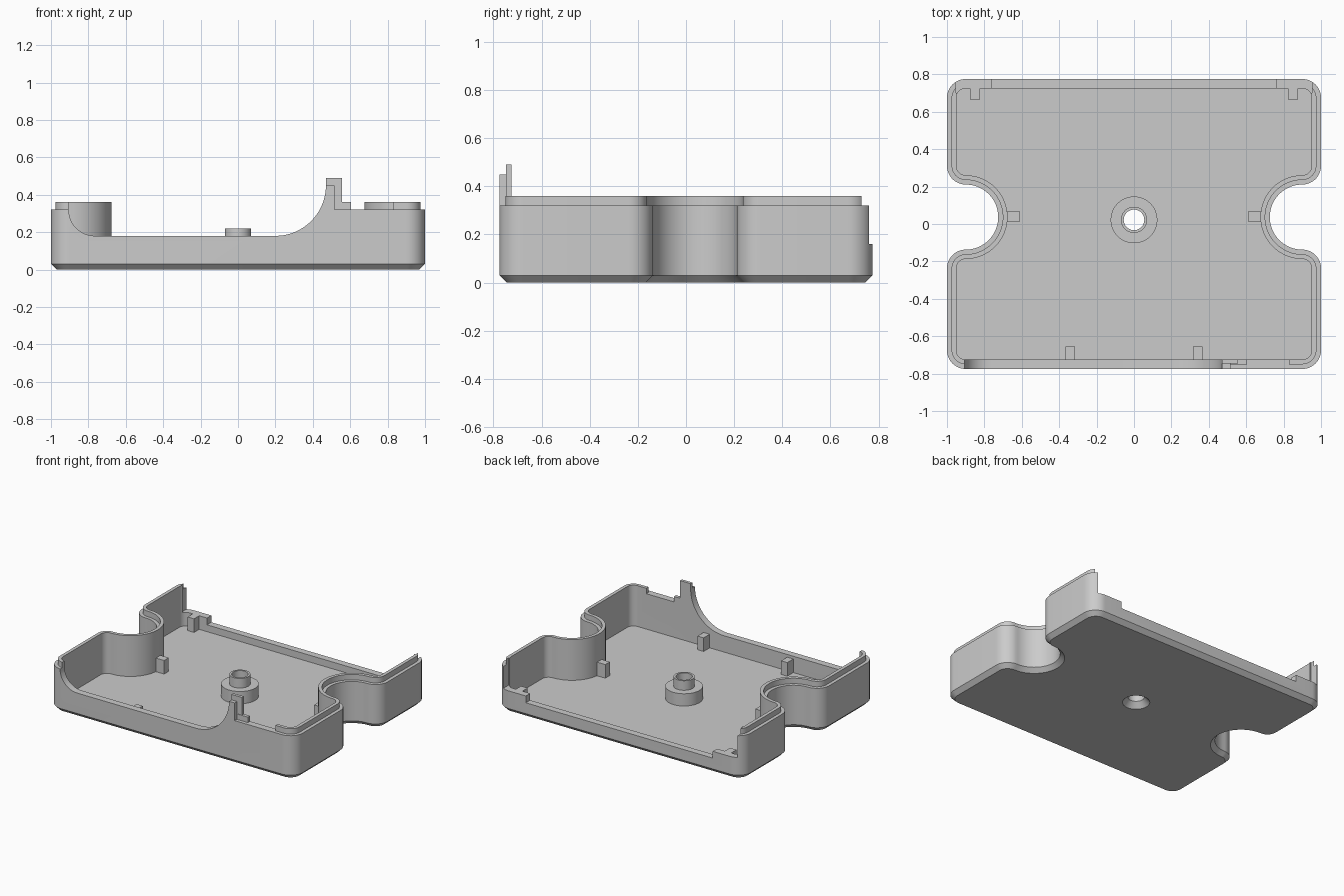
import bpy, bmesh, math

if "Cube" in bpy.data.objects:
    bpy.data.objects.remove(bpy.data.objects["Cube"])

grey = bpy.data.materials.new("light_grey")
grey.use_nodes = True
grey.diffuse_color = (0.6, 0.6, 0.6, 1)
grey.node_tree.nodes["Principled BSDF"].inputs["Base Color"].default_value = (0.6, 0.6, 0.6, 1)


def arc(cx, cy, r, a0, a1, n=12):
    angles = [math.radians(a0 + (a1 - a0) * i / n) for i in range(n + 1)]
    return [(cx + r * math.cos(a), cy + r * math.sin(a)) for a in angles]


def loft(name, rings):
    """Closed solid through rings that share one point count."""
    bm = bmesh.new()
    loops = [[bm.verts.new(p) for p in ring] for ring in rings]
    for a, b in zip(loops, loops[1:]):
        for i in range(len(a)):
            j = (i + 1) % len(a)
            bm.faces.new((a[i], a[j], b[j], b[i]))
    bm.faces.new(loops[0][::-1])
    bm.faces.new(loops[-1])
    bmesh.ops.recalc_face_normals(bm, faces=bm.faces)
    mesh = bpy.data.meshes.new(name)
    bm.to_mesh(mesh)
    bm.free()
    mesh.materials.append(grey)
    obj = bpy.data.objects.new(name, mesh)
    bpy.context.collection.objects.link(obj)
    return obj


def box(name, x0, x1, y0, y1, z0, z1):
    base = [(x0, y0), (x1, y0), (x1, y1), (x0, y1)]
    return loft(name, [[(x, y, z) for x, y in base] for z in (z0, z1)])


def lathe(name, profile, cy):
    """Turned solid from (radius, z) pairs."""
    return loft(name, [[(x, y, z) for x, y in arc(0, cy, r, 0, 360, 48)[:-1]]
                       for r, z in profile])


def combine(target, tool, operation):
    mod = target.modifiers.new("combine", "BOOLEAN")
    mod.operation = operation
    mod.solver = "EXACT"
    mod.object = tool
    bpy.ops.object.select_all(action="DESELECT")
    bpy.context.view_layer.objects.active = target
    target.select_set(True)
    bpy.ops.object.modifier_apply(modifier=mod.name)
    bpy.data.objects.remove(tool)


HALF_Y = 0.775
CORNER = 0.1
NOTCH_Y = 0.037
NOTCH_R = 0.174


def outline(inset):
    """Rounded rectangle with a round bite in each side."""
    r = CORNER - inset
    cx, cy, step = 1 - CORNER, HALF_Y - CORNER, NOTCH_R + CORNER
    right = arc(cx, -cy, r, -90, 0)
    right += arc(cx, NOTCH_Y - step, r, 0, 90)
    right += arc(cx, NOTCH_Y, NOTCH_R + inset, 270, 90, 32)[1:-1]
    right += arc(cx, NOTCH_Y + step, r, -90, 0)
    right += arc(cx, cy, r, 0, 90)
    return right + [(-x, y) for x, y in reversed(right)]


# Tray: chamfered base, outer wall, stepped lip, cavity and floor
WALL, LIP, RIM, FLOOR = 0.05, 0.025, 0.32, 0.06
steps = [(0.03, 0), (0, 0.03), (0, RIM), (LIP, RIM), (LIP, 0.36), (WALL, 0.36), (WALL, FLOOR)]
tray = loft("tray_shell", [[(x, y, z) for x, y in outline(d)] for d, z in steps])

# Front latch post: short outer half, taller inner half
combine(tray, box("post_outer", 0.4, 0.515, -HALF_Y, -0.735, 0.25, 0.45), "UNION")
combine(tray, box("post_inner", 0.4, 0.555, -0.747, -0.725, 0.25, 0.49), "UNION")

# Front opening with swept ends
profile = [(-0.905, 0.7)] + arc(-0.765, RIM, 0.14, 180, 270)
profile += arc(0.2, 0.45, 0.27, -90, 0, 20) + [(0.47, 0.7)]
combine(tray, loft("front_cut", [[(x, y, z) for x, z in profile] for y in (-0.9, -0.715)]),
        "DIFFERENCE")

# Gap in the front lip, and the stepped back opening
combine(tray, box("lip_gap", 0.605, 0.83, -0.9, -0.7, RIM, 0.6), "DIFFERENCE")
combine(tray, box("back_cut", -0.952, 0.952, 0.7, 0.9, 0.16, 0.6), "DIFFERENCE")
combine(tray, box("back_low_cut", -0.76, 0.76, 0.7, 0.9, 0.11, 0.3), "DIFFERENCE")

# Screw boss with a countersunk through hole
BOSS_Y = 0.022
boss = [(0.125, 0.03), (0.125, 0.15), (0.07, 0.15), (0.07, 0.22)]
combine(tray, lathe("screw_boss", boss, BOSS_Y), "UNION")
hole = [(0.1, -0.01), (0.055, 0.04), (0.055, 0.4)]
combine(tray, lathe("screw_hole", hole, BOSS_Y), "DIFFERENCE")

bpy.ops.object.select_all(action="DESELECT")
tray.select_set(True)
bpy.context.view_layer.objects.active = tray
bpy.ops.object.shade_smooth_by_angle(angle=math.radians(30))

# Support ribs on the walls, mirrored left and right
for side, s in (("left", 1), ("right", -1)):
    for part, x0, x1, y0, y1 in (("front_rib", 0.315, 0.365, -0.74, -0.655),
                                 ("notch_rib", 0.61, 0.69, 0.013, 0.066),
                                 ("back_rib", 0.823, 0.876, 0.665, 0.74)):
        xs = sorted((s * x0, s * x1))
        box(f"{side}_{part}", *xs, y0, y1, FLOOR - 0.02, 0.16)
